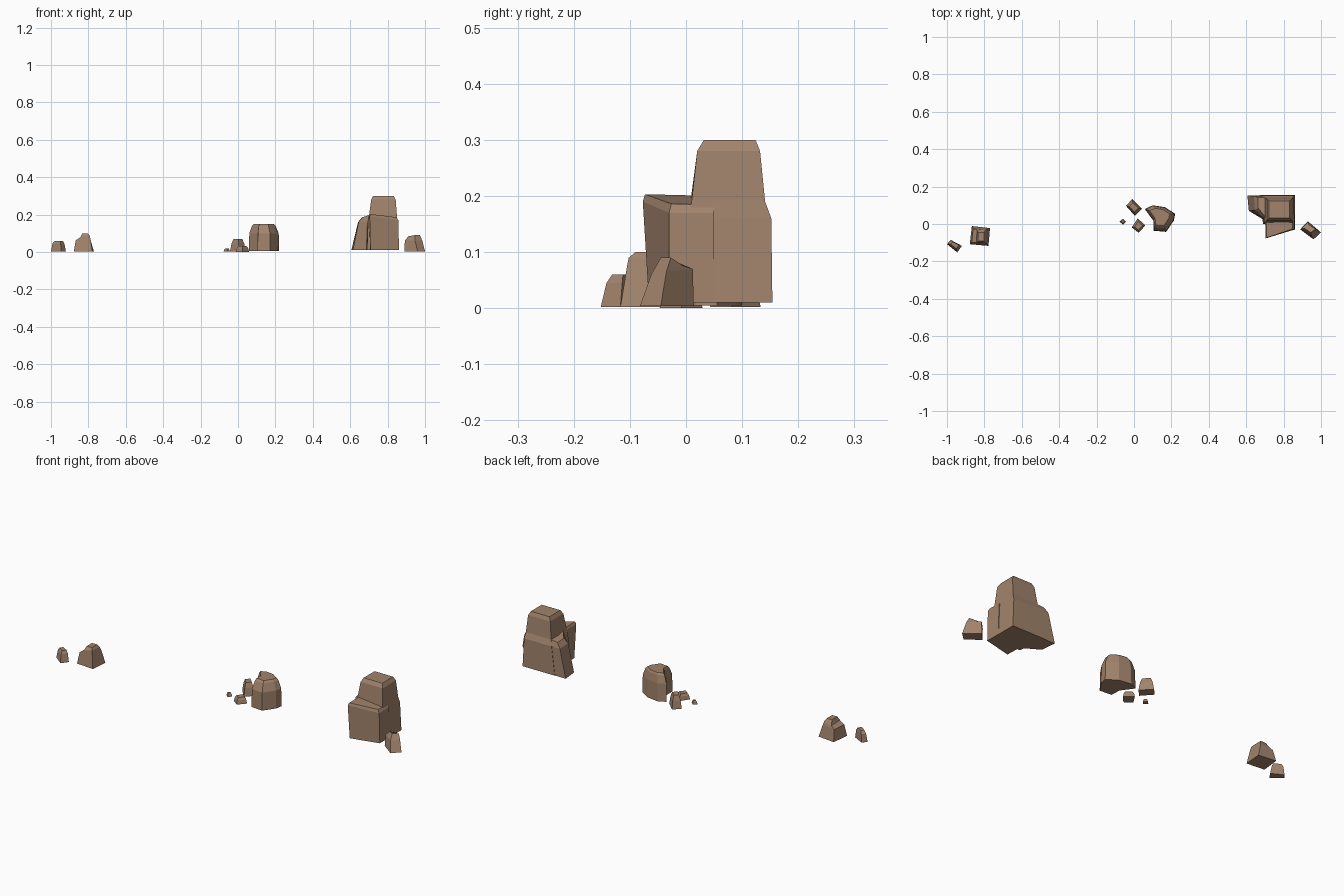
import bpy, bmesh

stone = bpy.data.materials.new("stone")
stone.diffuse_color = (0.36, 0.23, 0.15, 1)


def loft(name, rings):
    """Skin a stack of equal-length rings of 3D points and cap both ends."""
    bm = bmesh.new()
    loops = [[bm.verts.new(p) for p in ring] for ring in rings]
    n = len(loops[0])
    for a, b in zip(loops, loops[1:]):
        for i in range(n):
            j = (i + 1) % n
            bm.faces.new((a[i], a[j], b[j], b[i]))
    bm.faces.new(loops[0][::-1])
    bm.faces.new(loops[-1])
    bmesh.ops.recalc_face_normals(bm, faces=bm.faces)
    mesh = bpy.data.meshes.new(name)
    bm.to_mesh(mesh)
    bm.free()
    mesh.materials.append(stone)
    ob = bpy.data.objects.new(name, mesh)
    bpy.context.collection.objects.link(ob)
    return ob


def rock(name, base, z0, tiers):
    """Rock from a ground outline; each tier is (z, scale, dx, dy)."""
    cx = sum(p[0] for p in base) / len(base)
    cy = sum(p[1] for p in base) / len(base)
    rings = [[(x, y, z0) for x, y in base]]
    for z, s, dx, dy in tiers:
        rings.append([(cx + (x - cx) * s + dx, cy + (y - cy) * s + dy, z)
                      for x, y in base])
    return loft(name, rings)


def flat(z, *pts):
    return [(x, y, z) for x, y in pts]


# Far left pair
rock("far_left_stone",
     [(-1, -0.108), (-0.98, -0.085), (-0.92, -0.117), (-0.945, -0.152)], 0.002,
     [(0.045, 0.8, 0, 0.003), (0.06, 0.55, 0.002, 0.004)])
loft("left_boulder", [
    flat(0.002, (-0.878, -0.108), (-0.778, -0.117), (-0.77, -0.022), (-0.867, -0.011)),
    [(-0.868, -0.1, 0.062), (-0.79, -0.105, 0.075), (-0.79, -0.03, 0.07), (-0.86, -0.025, 0.062)],
    [(-0.842, -0.1, 0.08), (-0.794, -0.102, 0.09), (-0.794, -0.035, 0.085), (-0.84, -0.03, 0.075)],
    flat(0.1, (-0.833, -0.09), (-0.803, -0.09), (-0.803, -0.045), (-0.833, -0.045))])

# Middle cluster
rock("middle_boulder",
     [(0.058, 0.08), (0.1, 0.1), (0.165, 0.09), (0.22, 0.055),
      (0.213, 0.018), (0.172, -0.042), (0.105, -0.036), (0.103, 0.018)], 0.005,
     [(0.1, 0.97, 0, 0), (0.14, 0.78, -0.002, 0.004), (0.15, 0.66, -0.003, 0.006)])
rock("middle_back_stone",
     [(-0.043, 0.097), (-0.01, 0.133), (0.042, 0.082), (0.005, 0.043)], 0.002,
     [(0.045, 0.8, 0, 0), (0.07, 0.55, 0, 0)])
rock("middle_front_stone",
     [(-0.012, -0.018), (0.02, 0.03), (0.06, -0.008), (0.025, -0.047)], 0.0,
     [(0.02, 0.85, 0, 0), (0.032, 0.6, 0, 0)])
rock("pebble",
     [(-0.077, 0.012), (-0.06, 0.028), (-0.043, 0.013), (-0.058, -0.004)], 0.002,
     [(0.014, 0.8, 0, 0), (0.02, 0.5, 0, 0)])

# Tall rock: tower joined with a front shelf and a left shoulder
tower = loft("tall_rock", [
    flat(0.01, (0.69, 0.0), (0.86, 0.0), (0.86, 0.154), (0.67, 0.154)),
    flat(0.16, (0.695, 0.004), (0.853, 0.004), (0.853, 0.152), (0.69, 0.152)),
    flat(0.19, (0.7, 0.008), (0.85, 0.01), (0.85, 0.141), (0.7, 0.141)),
    flat(0.28, (0.712, 0.02), (0.843, 0.02), (0.843, 0.132), (0.712, 0.132)),
    flat(0.3, (0.722, 0.032), (0.832, 0.032), (0.832, 0.124), (0.722, 0.124))])
shelf = loft("front_shelf", [
    flat(0.01, (0.708, -0.066), (0.861, -0.03), (0.861, 0.05), (0.705, 0.05)),
    [(0.704, -0.077, 0.19), (0.857, -0.03, 0.17), (0.857, 0.05, 0.17), (0.7, 0.05, 0.19)],
    [(0.71, -0.073, 0.203), (0.848, -0.026, 0.186), (0.848, 0.05, 0.184), (0.706, 0.05, 0.2)]])
shoulder = loft("left_shoulder", [
    flat(0.01, (0.606, 0.152), (0.614, 0.07), (0.69, 0.025), (0.77, 0.03), (0.77, 0.152)),
    flat(0.16, (0.642, 0.15), (0.645, 0.075), (0.695, 0.03), (0.77, 0.04), (0.77, 0.15)),
    [(0.662, 0.142, 0.185), (0.664, 0.085, 0.185), (0.7, 0.04, 0.198),
     (0.77, 0.045, 0.2), (0.77, 0.138, 0.2)]])
bpy.context.view_layer.objects.active = tower
for part in (shelf, shoulder):
    mod = tower.modifiers.new("join", 'BOOLEAN')
    mod.operation = 'UNION'
    mod.solver = 'EXACT'
    mod.object = part
    bpy.ops.object.modifier_apply(modifier=mod.name)
    bpy.data.objects.remove(part)

# Leaning stone on the far right
loft("right_stone", [
    flat(0.004, (0.89, -0.03), (0.96, -0.082), (1.0, -0.045), (0.93, 0.014)),
    [(0.892, -0.025, 0.062), (0.947, -0.062, 0.06), (0.984, -0.035, 0.065), (0.93, 0.012, 0.07)],
    [(0.912, -0.024, 0.085), (0.945, -0.045, 0.09), (0.972, -0.027, 0.09), (0.935, -0.004, 0.075)]])
